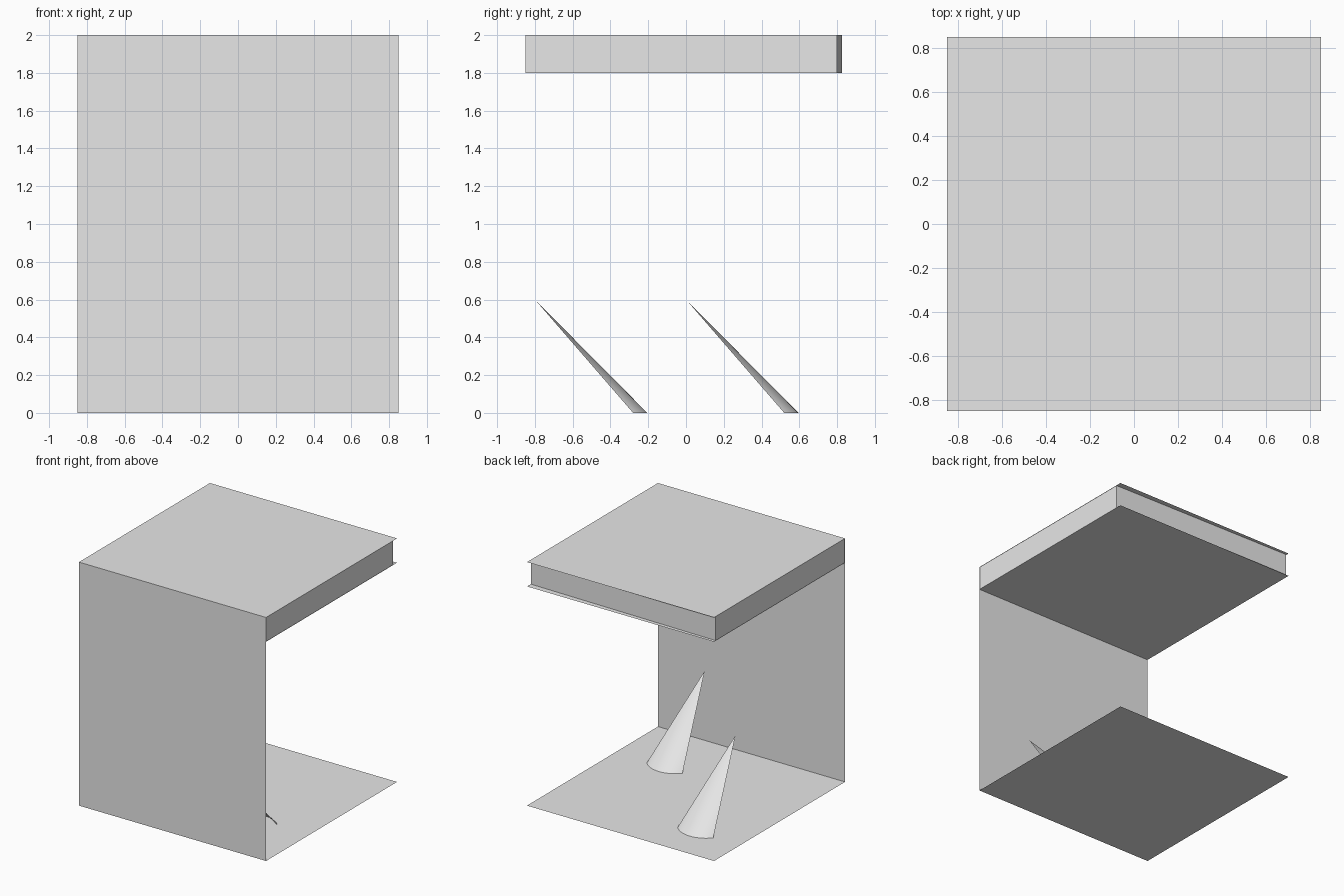
import bpy
import math

if "Cube" in bpy.data.objects:
    bpy.data.objects.remove(bpy.data.objects["Cube"], do_unlink=True)

# Single grey for every surface
grey = bpy.data.materials.new("light_grey")
grey.use_nodes = True
colour = (0.8, 0.8, 0.8, 1)
grey.diffuse_color = colour
grey.node_tree.nodes["Principled BSDF"].inputs["Base Color"].default_value = colour

HALF = 0.85     # half width of the room
TOP = 2.0       # ceiling height
UNDER = 1.8     # underside of the ceiling slab


def add_mesh(name, verts, faces):
    mesh = bpy.data.meshes.new(name)
    mesh.from_pydata(verts, [], faces)
    mesh.materials.append(grey)
    obj = bpy.data.objects.new(name, mesh)
    bpy.context.collection.objects.link(obj)
    return obj


def sheet_flat(name, z, up=True):
    """Horizontal square sheet, facing up or down."""
    corners = [(-HALF, -HALF, z), (HALF, -HALF, z), (HALF, HALF, z), (-HALF, HALF, z)]
    return add_mesh(name, corners, [(0, 1, 2, 3) if up else (3, 2, 1, 0)])


def sheet_upright(name, start, end, low, high):
    """Vertical sheet standing on the line from start to end."""
    corners = [(*start, low), (*end, low), (*end, high), (*start, high)]
    return add_mesh(name, corners, [(0, 1, 2, 3)])


# Floor, front wall and the thick top
sheet_flat("floor", 0)
sheet_upright("front_wall", (-HALF, -HALF), (HALF, -HALF), 0, TOP)
sheet_flat("top_sheet", TOP)
sheet_flat("top_underside", UNDER, up=False)

# Rim of the top, its back set slightly inward
back_left, back_right = (HALF - 0.003, 0.80), (-HALF + 0.003, 0.825)
sheet_upright("rim_left", (HALF - 0.003, -HALF), back_left, UNDER, TOP)
sheet_upright("rim_back", back_left, back_right, UNDER, TOP)
sheet_upright("rim_right", back_right, (-HALF + 0.003, -HALF), UNDER, TOP)


def spike(name, x, y, segments=16):
    """Leaning, curved shell that tapers to a point; (x, y) is the tip."""
    half_width, bulge = 0.162, 0.075
    radius = (half_width ** 2 + bulge ** 2) / (2 * bulge)
    spread = math.asin(half_width / radius)
    chord_y = y + 0.52
    verts = [(x, y, 0.6)]
    for i in range(segments + 1):
        a = spread * (1 - 2 * i / segments)
        verts.append((x + radius * math.sin(a),
                      chord_y + bulge - radius * (1 - math.cos(a)), 0))
    faces = [(0, i + 1, i + 2) for i in range(segments)]
    obj = add_mesh(name, verts, faces)
    for poly in obj.data.polygons:
        poly.use_smooth = True
    return obj


# Two matching spikes
spike("spike_left", 0.39, -0.8)
spike("spike_right", -0.45, 0.0)
